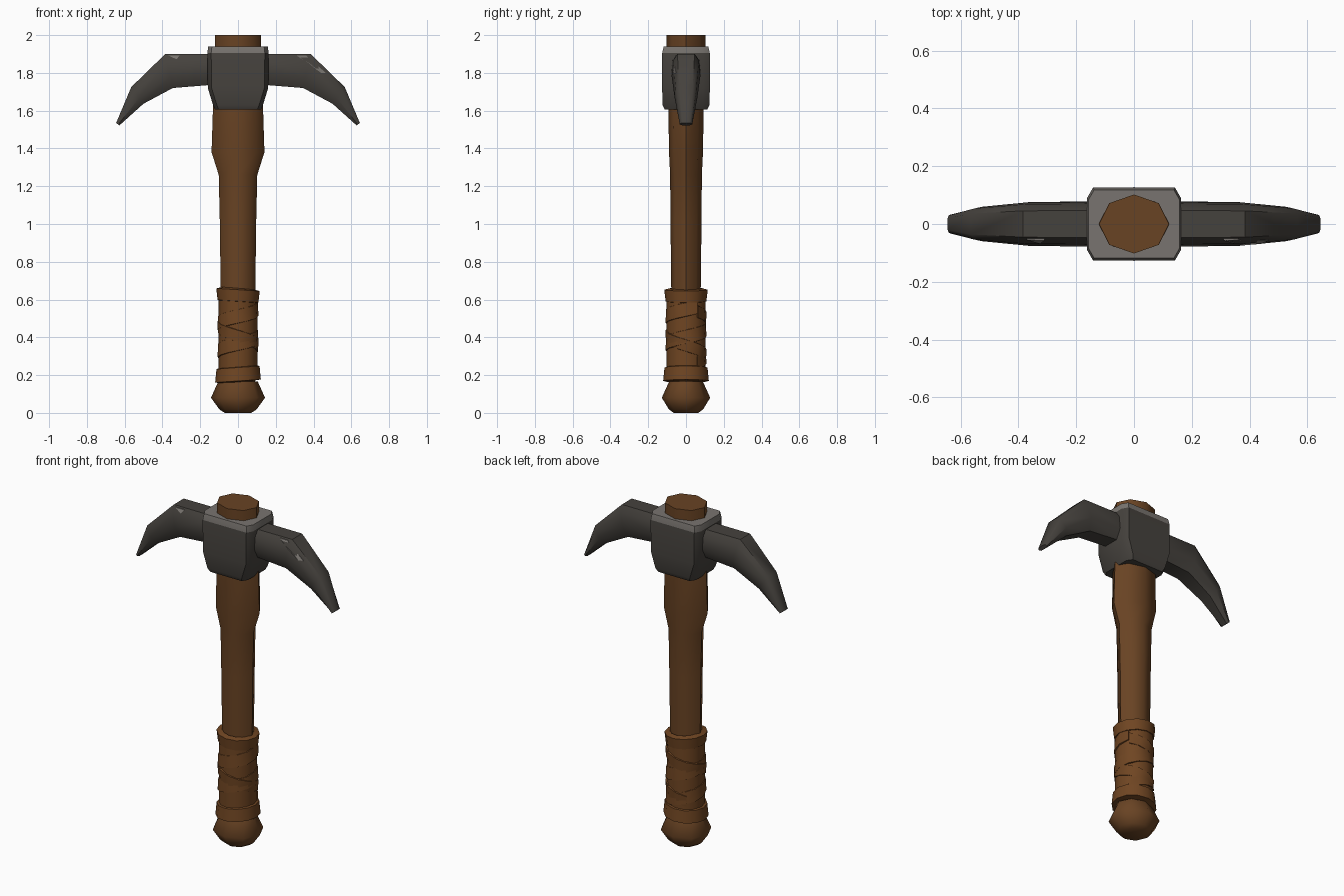
import bpy, bmesh, math
from mathutils import Vector
from mathutils.bvhtree import BVHTree

if "Cube" in bpy.data.objects:
    bpy.data.objects.remove(bpy.data.objects["Cube"])


def material(name, rgb):
    m = bpy.data.materials.new(name)
    m.diffuse_color = (*rgb, 1)
    m.use_nodes = True
    m.node_tree.nodes["Principled BSDF"].inputs["Base Color"].default_value = m.diffuse_color
    return m


WOOD = material("brown wood", (0.14, 0.056, 0.017))
LEATHER = material("brown leather", (0.16, 0.06, 0.016))
IRON = material("dark iron", (0.060, 0.054, 0.047))
WORN = material("worn light iron", (0.19, 0.175, 0.16))


def loft(name, rings, mats, angle=50, rule=None, closed=False):
    """Skin a list of equal-length rings; cap the ends unless closed."""
    bm = bmesh.new()
    vs = [[bm.verts.new(p) for p in r] for r in rings]
    n = len(vs[0])
    pairs = list(zip(vs, vs[1:])) + ([(vs[-1], vs[0])] if closed else [])
    for a, b in pairs:
        for i in range(n):
            j = (i + 1) % n
            bm.faces.new((a[i], a[j], b[j], b[i]))
    if not closed:
        bm.faces.new(vs[0][::-1])
        bm.faces.new(vs[-1])
    bmesh.ops.recalc_face_normals(bm, faces=bm.faces)
    if rule:
        for f in bm.faces:
            f.material_index = rule(f)
    me = bpy.data.meshes.new(name)
    bm.to_mesh(me)
    bm.free()
    for m in mats:
        me.materials.append(m)
    me.shade_smooth()
    me.set_sharp_from_angle(angle=math.radians(angle))
    ob = bpy.data.objects.new(name, me)
    bpy.context.collection.objects.link(ob)
    return ob


def oval(z, rx, ry, cx=0.0, sides=8):
    return [(cx + rx * math.cos(math.tau * i / sides),
             ry * math.sin(math.tau * i / sides), z) for i in range(sides)]


# Wooden shaft, flaring under the head
loft("shaft", [oval(*r) for r in (
    (0.10, 0.09, 0.08), (0.66, 0.092, 0.078), (1.00, 0.096, 0.082),
    (1.26, 0.102, 0.084), (1.38, 0.140, 0.090), (1.60, 0.133, 0.093),
    (1.90, 0.122, 0.102), (2.00, 0.121, 0.102))], [WOOD])

# Rounded pommel
loft("pommel", [oval(*r) for r in (
    (0.0, 0.07, 0.065), (0.018, 0.098, 0.09), (0.08, 0.143, 0.128),
    (0.165, 0.105, 0.09))], [WOOD], 60)

# Leather grip core
loft("grip_core", [oval(z, 0.102, 0.104, sides=12) for z in (0.19, 0.63)], [LEATHER])


def strap(name, z0, z1, turns, height, r_low, r_high, start=0.0, closed=False, tilt=0.0):
    """Flat strap wound around the grip; a closed one is a tilted ring."""
    steps = max(12, round(12 * abs(turns)))
    rings = []
    for i in range(steps + (0 if closed else 1)):
        t = i / steps
        a = start + math.tau * turns * t
        c, s = math.cos(a), math.sin(a)
        z = z0 + (z1 - z0) * t + tilt * c
        rings.append([(r * c, r * s, z + dz) for r, dz in (
            (0.085, 0), (r_low, 0.006), (r_high, height - 0.008), (0.085, height))])
    return loft(name, rings, [LEATHER], 40, closed=closed)


strap("grip_lower_band", 0.163, 0.163, 1, 0.085, 0.121, 0.114, closed=True, tilt=0.008)
strap("grip_upper_band", 0.585, 0.585, 1, 0.075, 0.108, 0.115, closed=True, tilt=-0.007)
strap("grip_wrap_rising", 0.23, 0.52, 2, 0.085, 0.109, 0.105, start=0.6)
strap("grip_wrap_crossing", 0.25, 0.50, -1.25, 0.075, 0.106, 0.110, start=2.2)


# Iron collar around the shaft, with a light worn top rim
def block(z, hx, hy, cx, cy):
    return [(hx, -hy + cy, z), (hx, hy - cy, z), (hx - cx, hy, z), (-hx + cx, hy, z),
            (-hx, hy - cy, z), (-hx, -hy + cy, z), (-hx + cx, -hy, z), (hx - cx, -hy, z)]


loft("head_collar", [block(*r) for r in (
    (1.605, 0.122, 0.112, 0.02, 0.03), (1.63, 0.132, 0.125, 0.02, 0.035),
    (1.72, 0.160, 0.126, 0.02, 0.035), (1.905, 0.162, 0.126, 0.02, 0.035),
    (1.94, 0.158, 0.118, 0.02, 0.035))], [IRON, WORN], 30,
    rule=lambda f: 1 if f.calc_center_median().z > 1.91 else 0)


# Curved pick arms: (top x, top z), (bottom x, bottom z), half width
STATIONS = (((0.10, 1.90), (0.10, 1.735), 0.078), ((0.16, 1.90), (0.16, 1.735), 0.078),
            ((0.385, 1.90), (0.345, 1.72), 0.076), ((0.565, 1.725), (0.50, 1.637), 0.060),
            ((0.645, 1.535), (0.628, 1.522), 0.033))
SECTION = ((0, 0.6), (0.2, 0.9), (0.65, 1.0), (1, 0.6))


def arm_ring(top, bottom, w, side):
    pts = []
    for sy, part in ((-1, SECTION), (1, SECTION[::-1])):
        for t, k in part:
            pts.append((side * (top[0] + (bottom[0] - top[0]) * t), sy * w * k,
                        top[1] + (bottom[1] - top[1]) * t))
    return pts


# Worn chips on the front upper edge of each arm
CHIPS = {1: ((0.31, 1.892), (0.36, 1.892), (0.465, 1.80), (0.44, 1.80), (0.38, 1.85)),
         -1: ((-0.37, 1.892), (-0.31, 1.892), (-0.325, 1.872))}

for side, label in ((1, "right"), (-1, "left")):
    arm = loft(label + "_pick_arm", [arm_ring(*s, side) for s in STATIONS], [IRON], 42)
    tree = BVHTree.FromPolygons([v.co for v in arm.data.vertices],
                                [p.vertices for p in arm.data.polygons])
    hits = [tree.ray_cast(Vector((x, -1, z)), Vector((0, 1, 0)))[0] for x, z in CHIPS[side]]
    hits = [h for h in hits if h]
    if len(hits) > 2:
        loft(label + "_worn_chip", [[h + Vector((0, d, 0)) for h in hits]
                                    for d in (-0.005, 0.003)], [WORN], 30)
